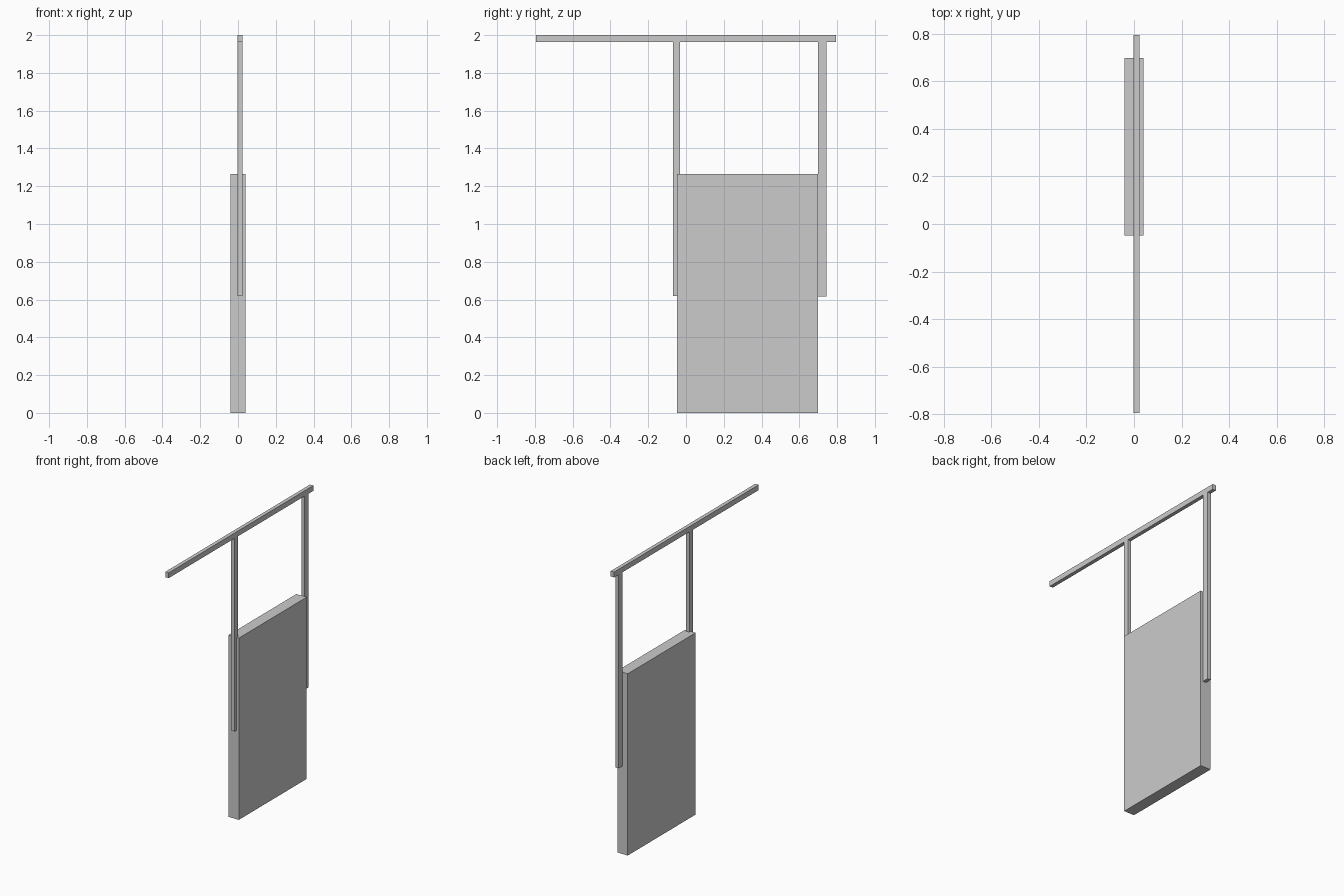
import bpy

if "Cube" in bpy.data.objects:
    bpy.data.objects.remove(bpy.data.objects["Cube"])


def box(name, x, y, z):
    """Box spanning the given (min, max) ranges."""
    spans = (x, y, z)
    bpy.ops.mesh.primitive_cube_add(size=1, location=[(a + b) / 2 for a, b in spans])
    ob = bpy.context.object
    ob.name = name
    ob.scale = [b - a for a, b in spans]
    bpy.ops.object.transform_apply(location=False, rotation=False, scale=True)
    return ob


BAR_X = (-0.003, 0.023)

# Hanging panel
box("panel", (-0.04, 0.04), (-0.048, 0.698), (0, 1.265))

# Overhead rail
box("top_rail", BAR_X, (-0.795, 0.795), (1.963, 2.0))

# Posts gripping the panel's two edges
box("front_post", BAR_X, (-0.07, -0.033), (0.619, 1.963))
box("back_post", BAR_X, (0.70, 0.745), (0.615, 1.963))
